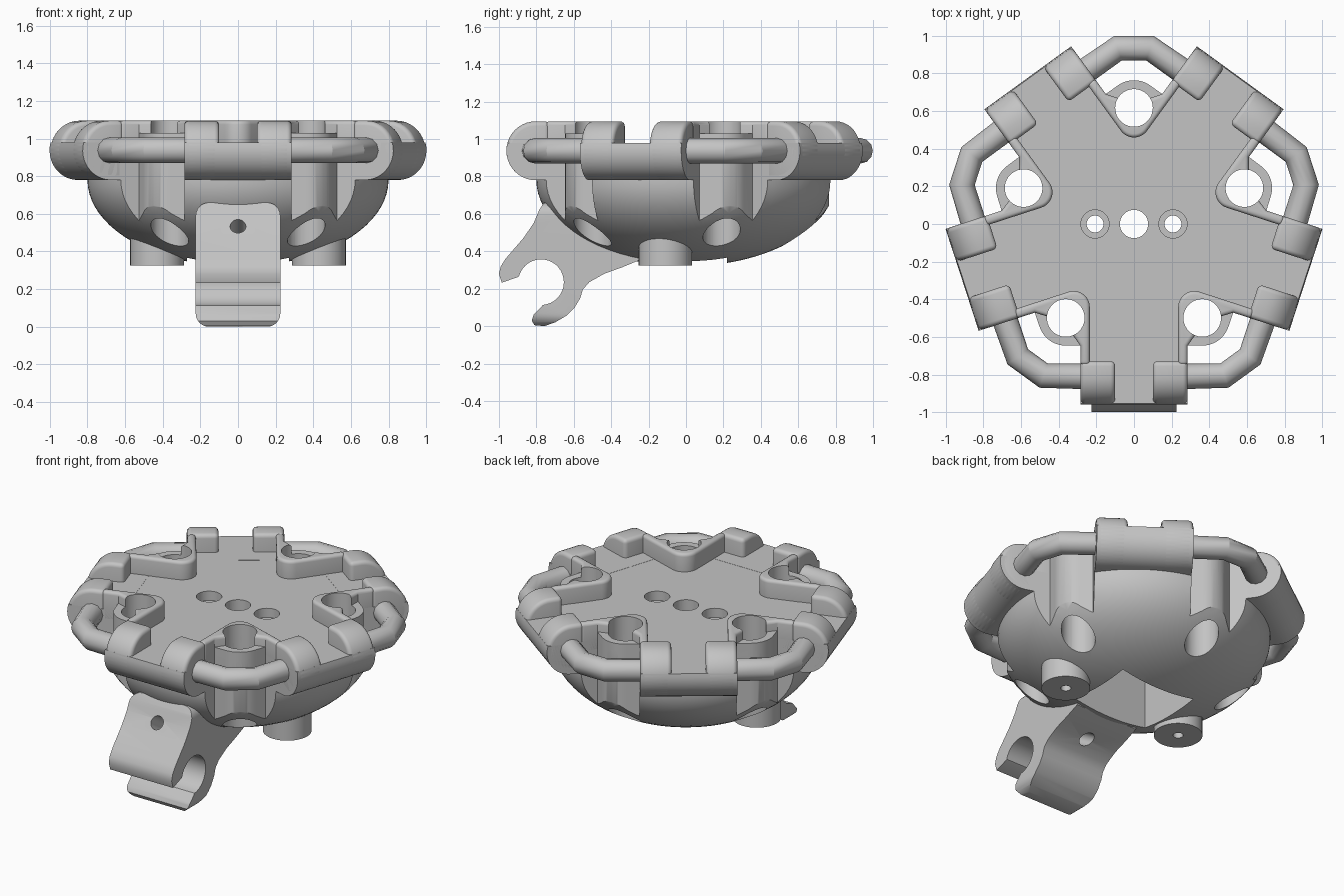
import bpy, bmesh
from math import sin, cos, radians, pi
from mathutils import Vector, Matrix

if "Cube" in bpy.data.objects:
    bpy.data.objects.remove(bpy.data.objects["Cube"])

grey = bpy.data.materials.new("light_grey_plastic")
grey.use_nodes = True
COLOR = (0.55, 0.55, 0.55, 1)
grey.diffuse_color = COLOR
grey.node_tree.nodes["Principled BSDF"].inputs["Base Color"].default_value = COLOR

# Extrusion directions: u, v are the profile, w is the depth
PLAN = lambda u, v, w: (u, v, w)
SIDE = lambda u, v, w: (w, u, v)
FRONT = lambda u, v, w: (u, w, v)


def finish(name, bm):
    bmesh.ops.recalc_face_normals(bm, faces=bm.faces[:])
    mesh = bpy.data.meshes.new(name)
    bm.to_mesh(mesh)
    bm.free()
    mesh.materials.append(grey)
    ob = bpy.data.objects.new(name, mesh)
    bpy.context.scene.collection.objects.link(ob)
    return ob


def prism(name, pts, lo, hi, place=PLAN):
    bm = bmesh.new()
    rings = [[bm.verts.new(place(u, v, w)) for u, v in pts] for w in (lo, hi)]
    bm.faces.new(rings[0])
    bm.faces.new(rings[1])
    n = len(pts)
    for i in range(n):
        j = (i + 1) % n
        bm.faces.new((rings[0][i], rings[0][j], rings[1][j], rings[1][i]))
    return finish(name, bm)


def rod(name, r, start, end, segments=40):
    a, b = Vector(start), Vector(end)
    turn = (b - a).to_track_quat('Z', 'Y').to_matrix().to_4x4()
    bm = bmesh.new()
    bmesh.ops.create_cone(bm, cap_ends=True, segments=segments, radius1=r, radius2=r,
                          depth=(b - a).length, matrix=Matrix.Translation((a + b) / 2) @ turn)
    return finish(name, bm)


def arc(cx, cy, r, a0, a1, n=12):
    steps = [radians(a0 + (a1 - a0) * i / n) for i in range(n + 1)]
    return [(cx + r * cos(t), cy + r * sin(t)) for t in steps]


def on_arm(angle, out, along):
    t = radians(angle)
    return (out * cos(t) - along * sin(t), out * sin(t) + along * cos(t))


def select(ob):
    bpy.ops.object.select_all(action='DESELECT')
    ob.select_set(True)
    bpy.context.view_layer.objects.active = ob


def boolean(ob, cutter, operation='DIFFERENCE'):
    mod = ob.modifiers.new("cut", 'BOOLEAN')
    mod.operation = operation
    mod.solver = 'EXACT'
    mod.object = cutter
    select(ob)
    bpy.ops.object.modifier_apply(modifier=mod.name)
    bpy.data.objects.remove(cutter)


def bevel(ob, width):
    mod = ob.modifiers.new("round", 'BEVEL')
    mod.width = width
    mod.segments = 4
    mod.limit_method = 'ANGLE'
    mod.angle_limit = radians(40)
    select(ob)
    bpy.ops.object.modifier_apply(modifier=mod.name)


def smooth(ob):
    select(ob)
    bpy.ops.object.shade_smooth_by_angle(angle=radians(32))


def five(ob):
    smooth(ob)
    base = ob.name
    for k in range(1, 5):
        twin = ob.copy()
        twin.name = f"{base}_{k + 1}"
        twin.rotation_euler.z = k * 2 * pi / 5
        bpy.context.scene.collection.objects.link(twin)


HOLE = 0.617      # distance of the corner holes from the middle
POST = 0.147      # outer radius of the corner posts
HALF = 0.285      # half width of each arm
TOP, PLATE, LOW = 1.095, 0.98, 0.78

# Bowl-shaped body: a lathed dome trimmed to the five-armed outline
bm = bmesh.new()
profile = [(0.8 * sin(t), LOW - 0.46 * cos(t)) for t in [i * pi / 40 for i in range(21)]]
profile += [(0.8, PLATE - 0.001), (0, PLATE - 0.001)]
verts = [bm.verts.new((r, 0, z)) for r, z in profile]
edges = [bm.edges.new(pair) for pair in zip(verts, verts[1:])]
bmesh.ops.spin(bm, geom=verts + edges, cent=(0, 0, 0), axis=(0, 0, 1),
               angle=2 * pi, steps=100, use_merge=False)
bmesh.ops.remove_doubles(bm, verts=bm.verts[:], dist=0.0005)
body = finish("body", bm)
outline = []
for k in range(5):
    arm = -90 + 72 * k
    cx, cy = on_arm(arm + 36, HOLE, 0)
    outline += [on_arm(arm, 0.83, -HALF), on_arm(arm, 0.83, HALF), on_arm(arm, 0.647, HALF)]
    outline += arc(cx, cy, POST, arm, arm + 72)
    outline.append(on_arm(arm + 72, 0.647, -HALF))
boolean(body, prism("outline_cutter", outline, 0.1, 1.2), 'INTERSECT')

# Cavity under the plate, corner holes and centre holes
cavity = [(-0.27, -0.22), (0.27, -0.22), (0.27, 0.22), (-0.27, 0.22)]
boolean(body, prism("cavity_cutter", cavity, 0.1, 0.86))
for k in range(5):
    x, y = on_arm(90 + 72 * k, HOLE, 0)
    boolean(body, rod("hole_cutter", 0.1, (x, y, 0.1), (x, y, 1.3)))
boolean(body, rod("hole_cutter", 0.075, (0, 0, 0.7), (0, 0, 1.3)))
for x in (-0.207, 0.207):
    boolean(body, rod("hole_cutter", 0.045, (x, 0, 0.7), (x, 0, 1.3)))
    boolean(body, rod("hole_cutter", 0.075, (x, 0, 0.92), (x, 0, 1.3)))
smooth(body)

# Raised V rim around each corner hole
right_side = [on_arm(54, 0.75, 0.235), on_arm(54, 0.75, HALF), on_arm(54, 0.647, HALF)]
left_side = [(-x, y) for x, y in reversed(right_side)]
rim = prism("corner_rim", arc(0, 0.546, 0.086, -144, -36) + right_side
            + [(0, 0.64)] + left_side, 0.9, TOP)
bevel(rim, 0.02)
boolean(rim, rod("hole_cutter", 0.1, (0, HOLE, 0.5), (0, HOLE, 1.3)))
five(rim)

# Lower outer wall of each corner hole
wall = prism("corner_post_wall", [right_side[-1]] + arc(0, HOLE, POST, 54, 126)
             + [left_side[0], (0, 0.5)], 0.9, 1.03)
boolean(wall, rod("hole_cutter", 0.1, (0, HOLE, 0.5), (0, HOLE, 1.3)))
five(wall)

# Rounded bar along the end of each arm, with two raised blocks
MID, R = (TOP + LOW) / 2, (TOP - LOW) / 2
AXIS = -0.803
bar = prism("arm_bar", arc(AXIS, MID, R, 164.3, 270) + [(-0.62, LOW), (-0.62, PLATE)],
            -HALF, HALF, SIDE)
five(bar)
for name, lo, hi in (("left_block", 0.1, HALF), ("right_block", -HALF, -0.1)):
    block = prism(name, arc(AXIS, MID, R, 90, 270, 20) + [(-0.73, LOW), (-0.73, TOP)],
                  lo, hi, SIDE)
    bevel(block, 0.025)
    five(block)

# Bent loop rod joining neighbouring arms
curve = bpy.data.curves.new("loop_rod", 'CURVE')
curve.dimensions = '3D'
curve.bevel_depth = 0.068
curve.bevel_resolution = 4
curve.use_fill_caps = True
path = [on_arm(54, 0.81, 0.25), (0.085, 0.934), (-0.085, 0.934), on_arm(126, 0.81, -0.25)]
spline = curve.splines.new('POLY')
spline.points.add(len(path) - 1)
for point, (x, y) in zip(spline.points, path):
    point.co = (x, y, MID, 1)
curve.materials.append(grey)
loop = bpy.data.objects.new("loop_rod", curve)
bpy.context.scene.collection.objects.link(loop)
select(loop)
bpy.ops.object.convert(target='MESH')
five(bpy.context.view_layer.objects.active)

# Two screw bosses below the dome
for name, x in (("left_boss", 0.43), ("right_boss", -0.43)):
    boss = rod(name, 0.143, (x, -0.11, 0.325), (x, -0.11, 0.52))
    boolean(boss, rod("hole_cutter", 0.03, (x, -0.11, 0.2), (x, -0.11, 0.45)))
    smooth(boss)

# Snap clip hanging from the front
clip_profile = [(-0.6, 0.66), (-0.76, 0.66), (-0.785, 0.62), (-0.815, 0.55), (-0.87, 0.47),
                (-0.965, 0.36), (-0.99, 0.32), (-1.0, 0.28), (-0.985, 0.232), (-0.9, 0.262)]
clip_profile += arc(-0.775, 0.235, 0.122, 165, -85, 24)
clip_profile += [(-0.815, 0.06), (-0.825, 0.03), (-0.81, 0.005), (-0.757, 0), (-0.7, 0.02),
                 (-0.64, 0.055), (-0.595, 0.1), (-0.565, 0.15), (-0.552, 0.195),
                 (-0.517, 0.235), (-0.437, 0.28), (-0.34, 0.315), (-0.25, 0.352), (-0.235, 0.42)]
clip = prism("snap_clip", clip_profile, -0.225, 0.225, SIDE)
C, W = 0.07, 0.155
rounded = (arc(-W, C, C, 180, 270, 6) + arc(W, C, C, 270, 360, 6)
           + arc(W, 0.59, C, 0, 90, 6) + arc(-W, 0.59, C, 90, 180, 6))
boolean(clip, prism("clip_cutter", rounded, -1.2, 0, FRONT), 'INTERSECT')
boolean(clip, rod("hole_cutter", 0.042, (0, -0.91, 0.586), (0, -0.35, 0.229)))
smooth(clip)
